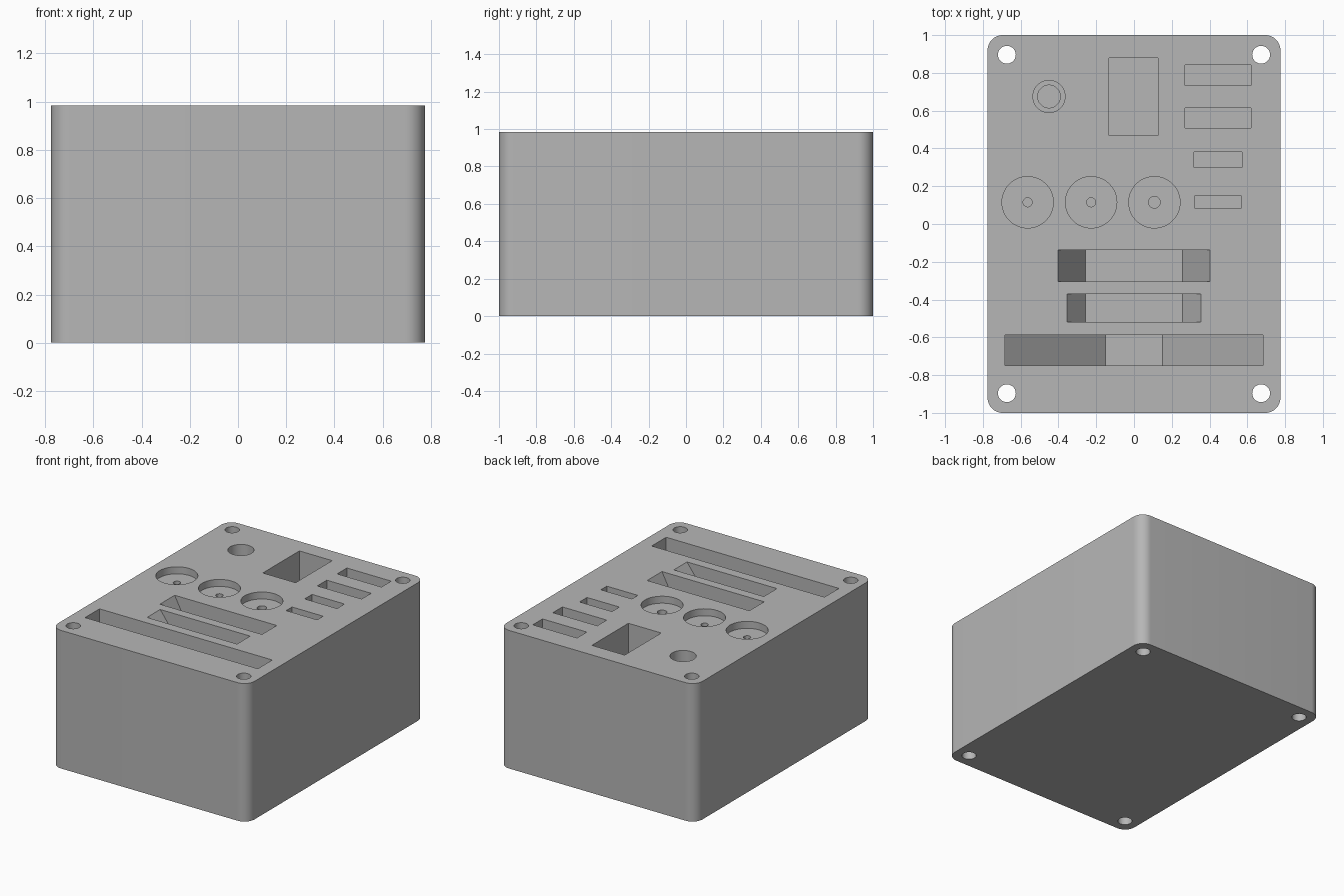
import bpy
import bmesh
import math

if "Cube" in bpy.data.objects:
    bpy.data.objects.remove(bpy.data.objects["Cube"], do_unlink=True)

WIDTH, LENGTH, HEIGHT = 1.55, 2.0, 0.985
ABOVE = HEIGHT + 0.1

grey = bpy.data.materials.new("plain grey")
grey.use_nodes = True
grey.diffuse_color = (0.47, 0.47, 0.47, 1)
grey.node_tree.nodes["Principled BSDF"].inputs["Base Color"].default_value = grey.diffuse_color


def make_object(name, bm):
    bmesh.ops.recalc_face_normals(bm, faces=bm.faces)
    mesh = bpy.data.meshes.new(name)
    bm.to_mesh(mesh)
    bm.free()
    mesh.materials.append(grey)
    obj = bpy.data.objects.new(name, mesh)
    bpy.context.collection.objects.link(obj)
    return obj


def prism(name, profile, y0, y1):
    """Extrude an x-z profile from y0 to y1."""
    bm = bmesh.new()
    face = bm.faces.new([bm.verts.new((x, y0, z)) for x, z in profile])
    new = bmesh.ops.extrude_face_region(bm, geom=[face])["geom"]
    bmesh.ops.translate(bm, vec=(0, y1 - y0, 0),
                        verts=[v for v in new if isinstance(v, bmesh.types.BMVert)])
    return make_object(name, bm)


def cylinder(name, x, y, radius, bottom):
    bm = bmesh.new()
    bmesh.ops.create_cone(bm, cap_ends=True, segments=48, radius1=radius,
                          radius2=radius, depth=ABOVE - bottom)
    bmesh.ops.translate(bm, vec=(x, y, (ABOVE + bottom) / 2), verts=bm.verts)
    return make_object(name, bm)


def pocket(name, x0, x1, y0, y1, depth):
    floor = HEIGHT - depth
    return prism(name, [(x0, floor), (x1, floor), (x1, ABOVE), (x0, ABOVE)], y0, y1)


def sloped_slot(name, outer, inner, y0, y1, wall, drop):
    """Slot with straight end walls, then ramps down to a flat floor."""
    shoulder = HEIGHT - wall
    floor = shoulder - drop
    profile = [(-inner, floor), (inner, floor), (outer, shoulder), (outer, ABOVE),
               (-outer, ABOVE), (-outer, shoulder)]
    return prism(name, profile, y0, y1)


# Block with rounded upright corners
bm = bmesh.new()
bmesh.ops.create_cube(bm, size=1)
bmesh.ops.scale(bm, vec=(WIDTH, LENGTH, HEIGHT), verts=bm.verts)
bmesh.ops.translate(bm, vec=(0, 0, HEIGHT / 2), verts=bm.verts)
upright = [e for e in bm.edges if abs(e.verts[0].co.z - e.verts[1].co.z) > 0.5]
bmesh.ops.bevel(bm, geom=upright, offset=0.08, segments=12, profile=0.5, affect='EDGES')
block = make_object("holder_block", bm)

cutters = []

# Through holes at the corners
for sx in (-1, 1):
    for sy in (-1, 1):
        cutters.append(cylinder("corner_hole", sx * 0.673, sy * 0.896, 0.047, -0.1))

# Round shallow recesses with a small centre hole
for x, r in ((-0.563, 0.024), (-0.227, 0.024), (0.108, 0.031)):
    cutters.append(cylinder("round_recess", x, 0.115, 0.136, HEIGHT - 0.05))
    cutters.append(cylinder("centre_hole", x, 0.115, r, HEIGHT - 0.35))

# Stepped round socket
cutters.append(cylinder("socket", -0.45, 0.675, 0.085, HEIGHT - 0.3))
cutters.append(cylinder("socket_step", -0.45, 0.675, 0.06, HEIGHT - 0.55))

# Rectangular pockets
for x0, x1, y0, y1, depth in ((-0.132, 0.127, 0.468, 0.88, 0.55),
                              (0.27, 0.62, 0.732, 0.842, 0.4),
                              (0.27, 0.62, 0.508, 0.615, 0.4),
                              (0.317, 0.573, 0.298, 0.382, 0.35),
                              (0.322, 0.567, 0.083, 0.15, 0.35)):
    cutters.append(pocket("pocket", x0, x1, y0, y1, depth))

# Long slots with ramped ends
cutters.append(sloped_slot("middle_slot", 0.403, 0.257, -0.305, -0.138, 0.0, 0.28))
cutters.append(sloped_slot("short_slot", 0.355, 0.257, -0.518, -0.37, 0.0, 0.13))
cutters.append(sloped_slot("long_slot", 0.682, 0.15, -0.75, -0.587, 0.2, 0.5))

# Cut every recess, then drop the cutters
bpy.ops.object.select_all(action='DESELECT')
bpy.context.view_layer.objects.active = block
block.select_set(True)
for cutter in cutters:
    cutter.hide_render = True
    mod = block.modifiers.new("cut", 'BOOLEAN')
    mod.operation = 'DIFFERENCE'
    mod.solver = 'EXACT'
    mod.object = cutter
    bpy.ops.object.modifier_apply(modifier=mod.name)
    bpy.data.objects.remove(cutter, do_unlink=True)

bpy.ops.object.shade_smooth_by_angle(angle=math.radians(30))
